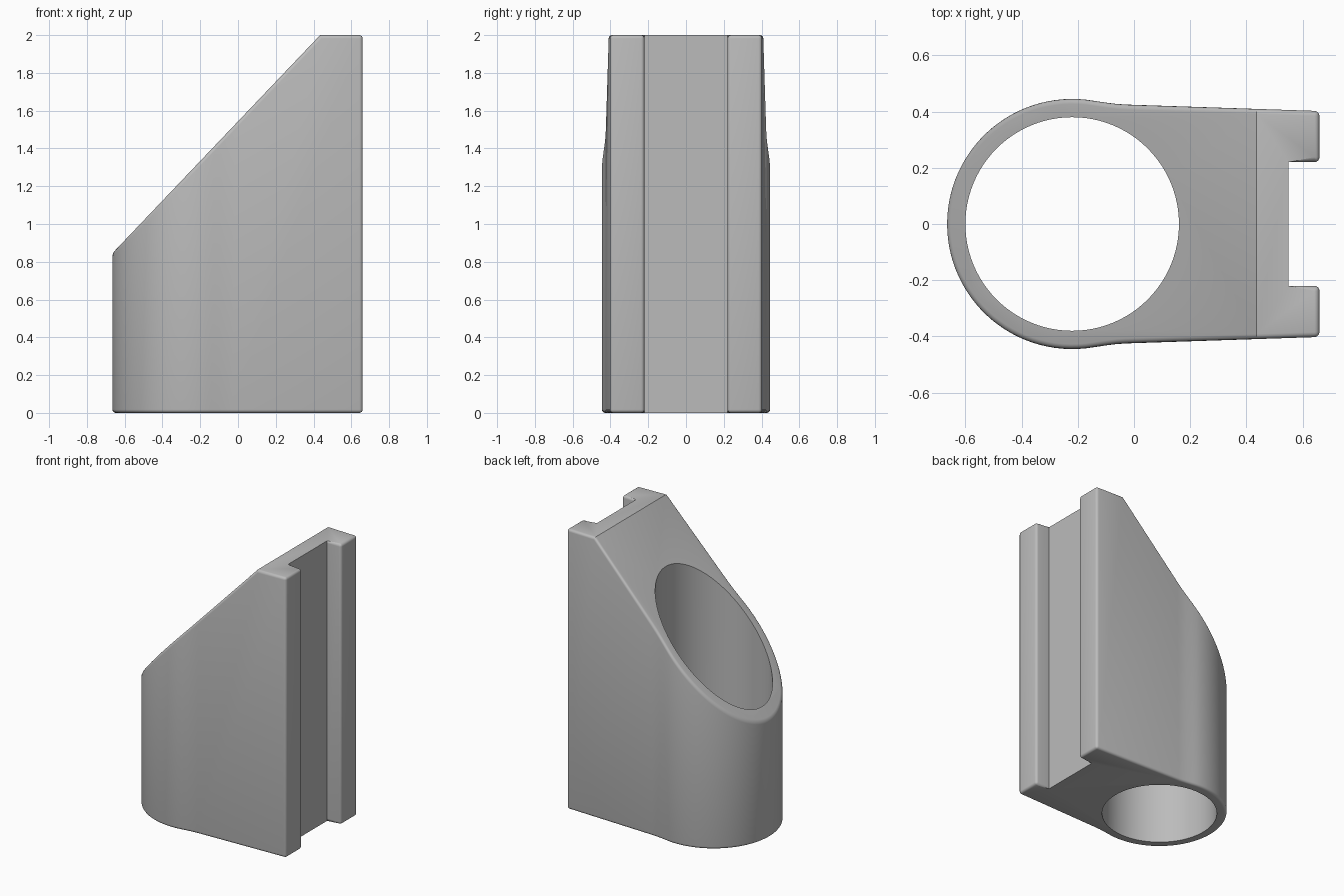
import bpy, bmesh, math
from mathutils import Vector

if "Cube" in bpy.data.objects:
    bpy.data.objects.remove(bpy.data.objects["Cube"])

CX, R_OUT, R_BORE, HEIGHT = -0.22, 0.445, 0.38, 2.0
SLOT_X, BACK_X, SLOT_Y = 0.55, 0.66, 0.22

grey = bpy.data.materials.new("plain_grey")
grey.use_nodes = True
grey.diffuse_color = (0.5, 0.5, 0.5, 1)
grey.node_tree.nodes["Principled BSDF"].inputs["Base Color"].default_value = (0.5, 0.5, 0.5, 1)

# Half outline: slot, flange, straight side, blend, rounded nose
half = [(SLOT_X, SLOT_Y), (BACK_X, SLOT_Y), (BACK_X, 0.402), (-0.03, 0.425), (-0.06, 0.427), (-0.10, 0.432)]
for i in range(29):
    a = math.radians(80 + 100 * i / 28)
    half.append((CX + R_OUT * math.cos(a), R_OUT * math.sin(a)))
outline = half + [(x, -y) for x, y in reversed(half[:-1])]

# Extruded body with sloping top
bm = bmesh.new()
base = bm.faces.new([bm.verts.new((x, y, 0)) for x, y in outline])
top = bmesh.ops.extrude_face_region(bm, geom=[base])["geom"]
bmesh.ops.translate(bm, vec=(0, 0, HEIGHT), verts=[g for g in top if isinstance(g, bmesh.types.BMVert)])
slope_normal = Vector((-1.05, 0, 1)).normalized()
cut = bmesh.ops.bisect_plane(bm, geom=bm.verts[:] + bm.edges[:] + bm.faces[:],
                             plane_co=(0.435, 0, HEIGHT), plane_no=slope_normal, clear_outer=True)
bmesh.ops.edgeloop_fill(bm, edges=[g for g in cut["geom_cut"] if isinstance(g, bmesh.types.BMEdge)])
bmesh.ops.recalc_face_normals(bm, faces=bm.faces[:])


# Round the rims and the outer vertical corners
def is_rounded(edge):
    if len(edge.link_faces) != 2 or all(abs(v.co.x - SLOT_X) < 0.001 for v in edge.verts):
        return False
    walls = [abs(f.normal.z) < 0.1 for f in edge.link_faces]
    if all(walls):
        return edge.calc_face_angle_signed() > 0.8
    return any(walls)


bmesh.ops.bevel(bm, geom=[e for e in bm.edges if is_rounded(e)], offset=0.018,
                segments=4, profile=0.5, affect="EDGES", clamp_overlap=False)
mesh = bpy.data.meshes.new("holder_body")
bm.to_mesh(mesh)
bm.free()
mesh.materials.append(grey)
body = bpy.data.objects.new("holder_body", mesh)
bpy.context.collection.objects.link(body)

# Vertical round bore
bpy.ops.mesh.primitive_cylinder_add(vertices=96, radius=R_BORE, depth=4, location=(CX, 0, 1))
cutter = bpy.context.object
cutter.name = "bore_cutter"
cutter.data.materials.append(grey)
bore = body.modifiers.new("bore", "BOOLEAN")
bore.operation = "DIFFERENCE"
bore.solver = "EXACT"
bore.object = cutter

bpy.ops.object.select_all(action="DESELECT")
body.select_set(True)
bpy.context.view_layer.objects.active = body
bpy.ops.object.modifier_apply(modifier="bore")
bpy.data.objects.remove(cutter)
bpy.ops.object.shade_smooth_by_angle(angle=math.radians(30))
